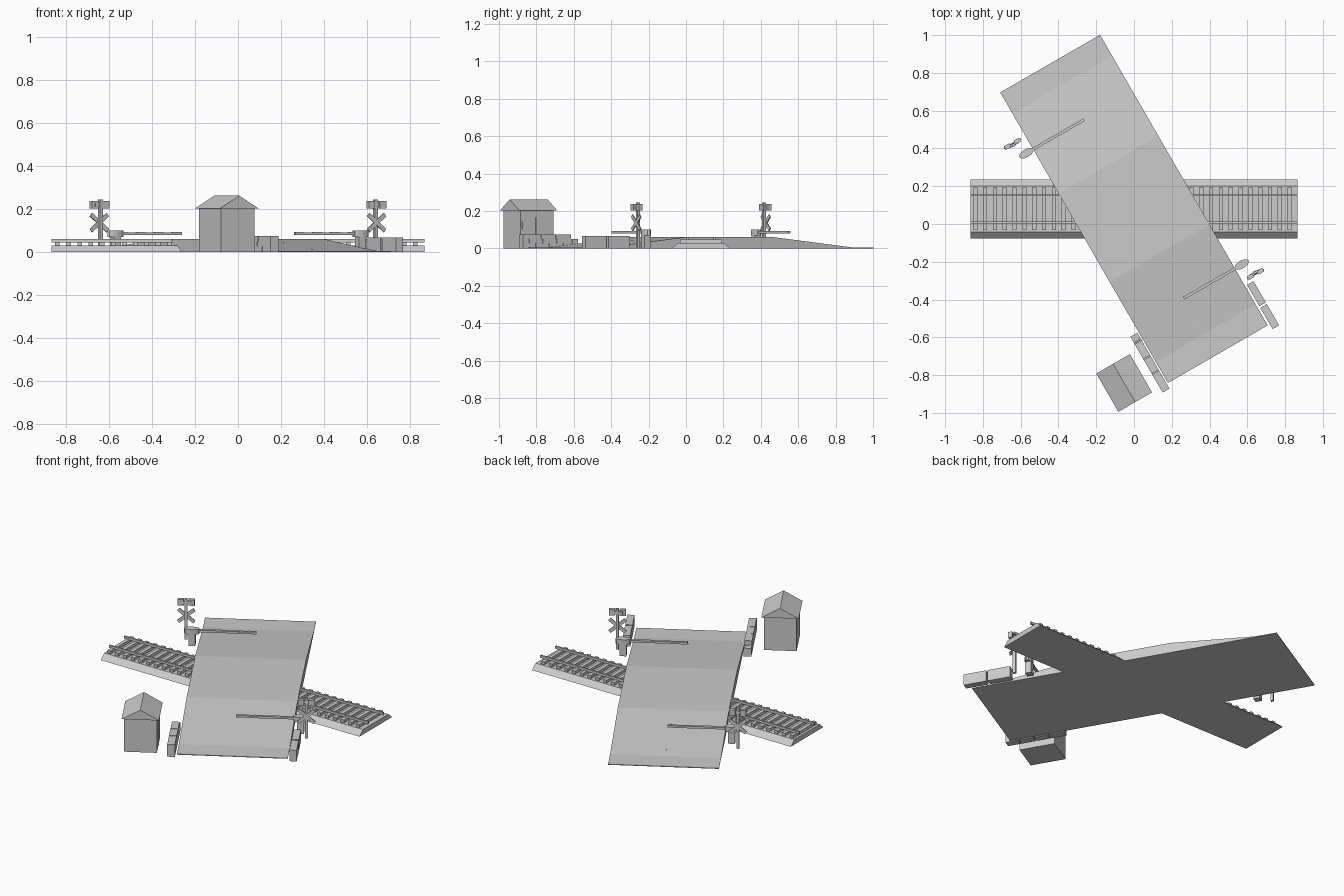
import bpy, bmesh, math
from mathutils import Matrix, Vector

if "Cube" in bpy.data.objects:
    bpy.data.objects.remove(bpy.data.objects["Cube"])

grey = bpy.data.materials.new("plain_grey")
grey.diffuse_color = (0.6, 0.6, 0.6, 1)
grey.use_nodes = True
grey.node_tree.nodes["Principled BSDF"].inputs["Base Color"].default_value = grey.diffuse_color

CENTRE = Matrix.Translation((0, 0.08, 0))
TRACK = CENTRE                                             # track runs along x
ROAD = CENTRE @ Matrix.Rotation(math.radians(30), 4, 'Z')  # road runs along its local y
TWIN = ROAD @ Matrix.Rotation(math.pi, 4, 'Z')             # opposite side of the crossing


def finish(name, bm, frame):
    bmesh.ops.recalc_face_normals(bm, faces=bm.faces)
    me = bpy.data.meshes.new(name)
    bm.to_mesh(me)
    bm.free()
    me.transform(frame)
    me.materials.append(grey)
    ob = bpy.data.objects.new(name, me)
    bpy.context.collection.objects.link(ob)
    return ob


def add_box(bm, x, y, z, tilt=0.0):
    """Box from (min, max) ranges, optionally tilted about its own y axis."""
    mid = Vector([(r[0] + r[1]) / 2 for r in (x, y, z)])
    size = [r[1] - r[0] for r in (x, y, z)]
    m = Matrix.Translation(mid) @ Matrix.Rotation(tilt, 4, 'Y') @ Matrix.Diagonal((*size, 1))
    bmesh.ops.create_cube(bm, size=1, matrix=m)


def boxes(name, frame, items):
    bm = bmesh.new()
    for it in items:
        add_box(bm, *it)
    return finish(name, bm, frame)


def prism(name, frame, profile, axis, lo, hi):
    """Extrude a (side, z) profile along x (axis 0) or y (axis 1)."""
    bm = bmesh.new()
    place = (lambda s, z: (lo, s, z)) if axis == 0 else (lambda s, z: (s, lo, z))
    face = bm.faces.new([bm.verts.new(place(s, z)) for s, z in profile])
    ext = bmesh.ops.extrude_face_region(bm, geom=[face])
    shift = Vector((0, 0, 0))
    shift[axis] = hi - lo
    bmesh.ops.translate(bm, vec=shift, verts=[v for v in ext['geom'] if isinstance(v, bmesh.types.BMVert)])
    return finish(name, bm, frame)


# track: gravel bed, sleepers, rails
prism("gravel_bed", TRACK, [(-.156, 0), (.156, 0), (.122, .03), (-.122, .03)], 0, -.866, .866)
boxes("sleepers", TRACK, [((i * .052 - .019, i * .052 + .003), (-.112, .112), (.028, .047))
                          for i in range(-15, 17)] + [((-.851, -.829), (-.112, .112), (.028, .047))])
for side in (-1, 1):
    boxes("rail", TRACK, [((-.866, .866), (side * .072 - .005, side * .072 + .005), (.045, .06))])

# road humped over the track
prism("road", ROAD, [(-.888, 0), (.888, 0), (.888, .004), (.76, .005), (.27, .0605),
                     (-.27, .0605), (-.76, .005), (-.888, .004)], 0, -.305, .305)
# centre line marks
slope = .0555 / .49
boxes("centre_marks", ROAD, [((-.003, .003), (s * v - .008, s * v + .008),
                              (.004, .0615 - slope * (v - .27))) for s in (-1, 1) for v in (.42, .685)])

# barrier and warning signal on each side
for frame in (ROAD, TWIN):
    boxes("barrier_cabinet", frame, [((.327, .365), (-.558, -.522), (0, .075))])
    bm = bmesh.new()
    bmesh.ops.create_cone(bm, cap_ends=True, segments=12, radius1=.5, radius2=.5, depth=1,
                          matrix=Matrix.Translation((.347, -.54, .085)) @ Matrix.Diagonal((.085, .042, .03, 1)))
    finish("barrier_pivot", bm, frame)
    n, start, end = 7, -.008, .33
    step = (end - start) / n
    boxes("barrier_arm", frame, [((start + i * step, start + (i + 1) * step),
                                  (-.549 + .001 * (i % 2), -.533 - .001 * (i % 2)),
                                  (.08, .093 - .001 * (i % 2))) for i in range(n)])
    sx, sy = .385, -.613
    boxes("signal_post", frame, [((sx - .008, sx + .008), (sy - .006, sy + .01), (0, .245))])
    boxes("crossed_boards", frame, [((sx - .058, sx + .058), (sy - .012, sy - .006), (.127, .147), t)
                                    for t in (math.radians(40), math.radians(-40))])
    boxes("signal_lamps", frame,
          [((sx - .03, sx + .03), (sy - .008, sy + .006), (.212, .228))] +
          [((sx + s * .03 - .017, sx + s * .03 + .017), (sy - .018, sy + .004), (.203, .238)) for s in (-1, 1)])

# gatehouse with gable roof
hx, hy = -.506, -.772
boxes("gatehouse_walls", ROAD, [((hx - .09, hx + .09), (hy - .102, hy + .102), (0, .207))])
prism("gatehouse_roof", ROAD, [(hx - .103, .203), (hx + .103, .203), (hx, .262)], 1, hy - .117, hy + .117)
boxes("gatehouse_door_and_window", ROAD,
      [((hx + .085, hx + .092), (hy - .008, hy + .004), (0, .165)),
       ((hx + .085, hx + .092), (hy - .092, hy - .082), (.1, .145))])

# low stepped brick wall beside the gatehouse
bricks = []
for row, splits in enumerate([(-.92, -.84, -.755, -.67, -.575),
                              (-.92, -.88, -.795, -.71, -.615, -.575),
                              (-.92, -.805, -.715, -.62)]):
    bricks += [((-.355, -.313), (a + .002, b - .002), (row * .025, row * .025 + .025))
               for a, b in zip(splits, splits[1:])]
boxes("brick_wall", ROAD, bricks)

# two concrete blocks on the other edge of the road
boxes("edge_blocks", ROAD, [((.317, .357), (a, a + .13), (0, .067)) for a in (-.918, -.778)])
